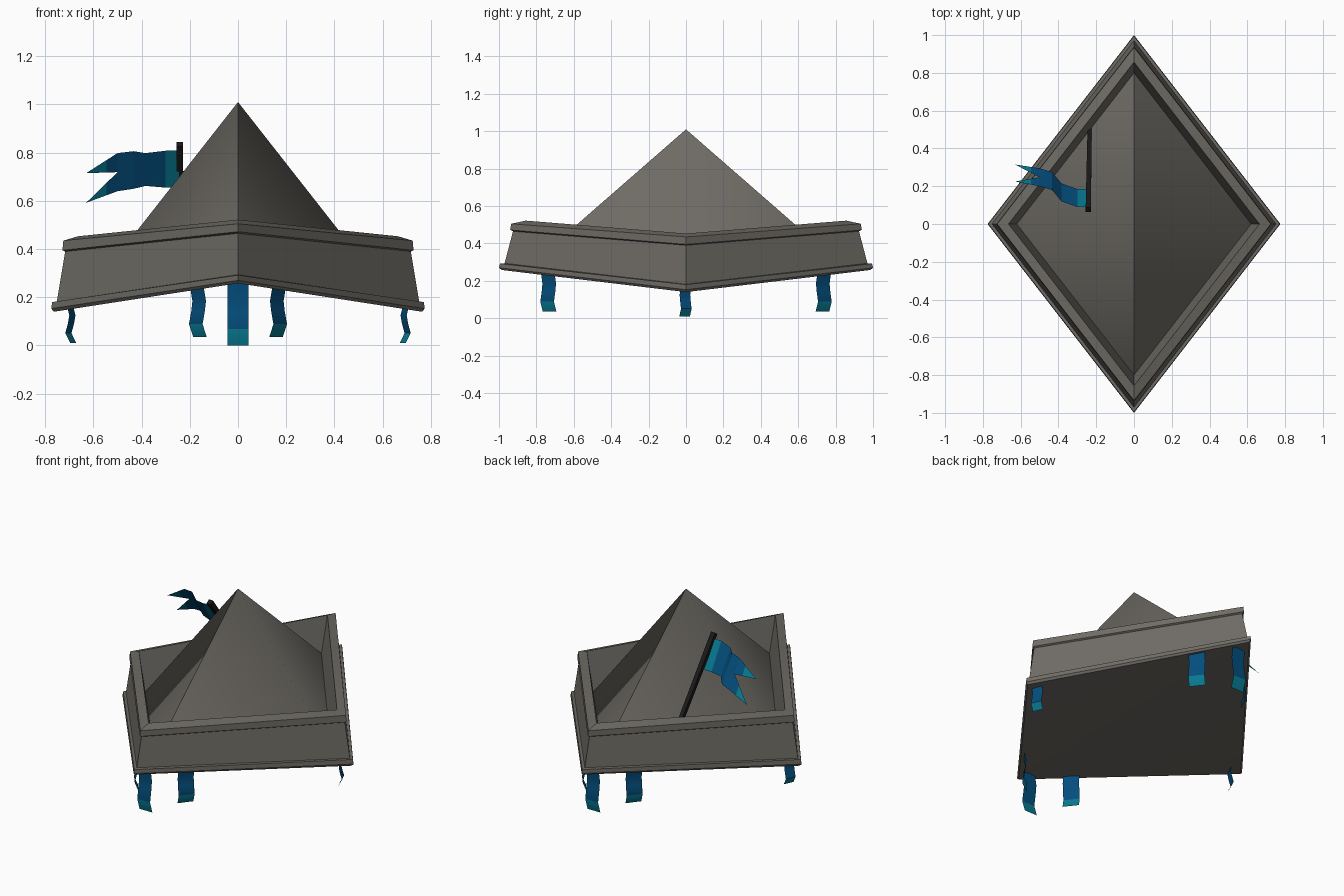
import bpy
import math
from mathutils import Vector

cube = bpy.data.objects.get("Cube")
if cube:
    bpy.data.objects.remove(cube, do_unlink=True)


def material(name, color):
    mat = bpy.data.materials.new(name)
    mat.use_nodes = True
    mat.diffuse_color = (*color, 1)
    bsdf = mat.node_tree.nodes["Principled BSDF"]
    bsdf.inputs["Base Color"].default_value = (*color, 1)
    bsdf.inputs["Roughness"].default_value = 0.9
    return mat


STONE = material("weathered grey", (0.16, 0.15, 0.132))
BLUE = material("cloth blue", (0.001, 0.075, 0.2))
TEAL = material("cloth teal", (0.002, 0.19, 0.28))
BLACK = material("pole black", (0.01, 0.01, 0.01))


def build(name, verts, faces, mats, slots=None, smooth=None):
    mesh = bpy.data.meshes.new(name)
    mesh.from_pydata(verts, [], faces)
    for mat in mats:
        mesh.materials.append(mat)
    for poly, slot in zip(mesh.polygons, slots or []):
        poly.material_index = slot
    obj = bpy.data.objects.new(name, mesh)
    bpy.context.collection.objects.link(obj)
    if smooth:
        bpy.ops.object.select_all(action="DESELECT")
        obj.select_set(True)
        bpy.context.view_layer.objects.active = obj
        bpy.ops.object.shade_smooth_by_angle(angle=math.radians(smooth))
    return obj


# Diamond ring: scale, height at the side corners, height at the front and back corners
HALF_X = 0.775


def ring(scale, z_side, z_end):
    return [(0, -scale, z_end), (HALF_X * scale, 0, z_side),
            (0, scale, z_end), (-HALF_X * scale, 0, z_side)]


# Moulded parapet wall: foot lip, leaning wall, cornice, inner gutter
profile = [
    (0.985, 0.14, 0.258), (1.0, 0.153, 0.27), (0.995, 0.18, 0.292),
    (0.97, 0.182, 0.294), (0.925, 0.39, 0.465), (0.94, 0.395, 0.472),
    (0.935, 0.435, 0.505), (0.857, 0.453, 0.522), (0.80, 0.22, 0.312),
]
verts = [v for p in profile for v in ring(*p)]
faces = []
for r in range(len(profile) - 1):
    for c in range(4):
        a, b = r * 4 + c, r * 4 + (c + 1) % 4
        faces.append((a, b, b + 4, a + 4))
build("parapet_wall", verts, faces, [STONE], smooth=30)

# Pyramid roof, softened across the side ridges
build("pyramid_roof", ring(*profile[-1]) + [(0, 0, 1.01)],
      [(c, (c + 1) % 4, 4) for c in range(4)], [STONE], smooth=62)

# Underside, folded along the front-to-back ridge
build("underside", ring(*profile[0]), [(0, 2, 1), (0, 3, 2)], [STONE], smooth=40)


# Hanging cloth strips: wave along the outward direction, teal at the lower end
WAVE = [(1.0, 0.0), (0.7, -0.014), (0.5, -0.008), (0.25, 0.004), (0.0, -0.018)]


def streamer(name, x, y, outward, width, z_top, z_low):
    out = Vector((*outward, 0)).normalized()
    along = Vector((-out.y, out.x, 0)) * width / 2
    verts = []
    for t, push in WAVE:
        mid = Vector((x, y, z_low + t * (z_top - z_low))) + out * push
        verts += [mid - along, mid + along]
    n = len(WAVE) - 1
    faces = [(2 * i, 2 * i + 2, 2 * i + 3, 2 * i + 1) for i in range(n)]
    build(name, verts, faces, [BLUE, TEAL], [0] * (n - 1) + [1], smooth=40)


# Side corner strips turn slightly to the back; the others follow their own wall
for sx, side in ((1, "left"), (-1, "right")):
    streamer(f"side_streamer_{side}", 0.7 * sx, 0, (sx, 0.45), 0.062, 0.175, 0.01)
    for sy, end in ((-1, "front"), (1, "back")):
        streamer(f"{end}_streamer_{side}", 0.172 * sx, 0.74 * sy,
                 (sx, HALF_X * sy), 0.092, 0.25, 0.035)

# Wide strips at the front and back corners
for sy, end in ((-1, "front"), (1, "back")):
    streamer(f"{end}_corner_streamer", 0, 0.9 * sy, (0, sy), 0.086, 0.275, 0.0)

# Slanted flag pole leaving the back slope, slightly thicker at the tip
top, base = Vector((-0.242, 0.075, 0.835)), Vector((-0.235, 0.5, 0.275))
axis = (top - base).normalized()
side = Vector((1, 0, 0))
up = axis.cross(side).normalized()
corners = ((-1, -1), (1, -1), (1, 1), (-1, 1))
verts = [end + (side * a + up * b) * r
         for end, r in ((base, 0.011), (top, 0.014)) for a, b in corners]
faces = [(c, (c + 1) % 4, (c + 1) % 4 + 4, c + 4) for c in range(4)]
build("flag_pole", verts, faces + [(3, 2, 1, 0), (4, 5, 6, 7)], [BLACK])

# Swallow-tailed flag: wavy columns of x, y of the top edge, top z, bottom z
columns = [
    (-0.245, 0.09, 0.808, 0.657), (-0.30, 0.09, 0.808, 0.655),
    (-0.384, 0.12, 0.798, 0.662), (-0.434, 0.18, 0.806, 0.65),
    (-0.50, 0.20, 0.798, 0.64),
]
verts = []
for x, y, z_top, z_low in columns:
    y_low, z_mid = y + 0.095, (z_top + z_low) / 2
    verts += [(x, y, z_top), (x, (y + y_low) / 2, z_mid), (x, y_low, z_low)]
faces, slots = [], []
for i in range(len(columns) - 1):
    for k in (3 * i, 3 * i + 1):
        faces.append((k, k + 3, k + 4, k + 1))
        slots.append(1 if i == 0 else 0)

# Two flag tails, each a blue piece ending in a teal point
last = 3 * (len(columns) - 1)
for a, b, tip in ((last, last + 1, (-0.63, 0.225, 0.715)),
                  (last + 1, last + 2, (-0.63, 0.315, 0.592))):
    n = len(verts)
    point = Vector(tip)
    verts += [Vector(verts[a]).lerp(point, 0.35), Vector(verts[b]).lerp(point, 0.35), point]
    faces += [(a, n, n + 1, b), (n, n + 2, n + 1)]
    slots += [0, 1]
build("flag", verts, faces, [BLUE, TEAL], slots, smooth=20)
